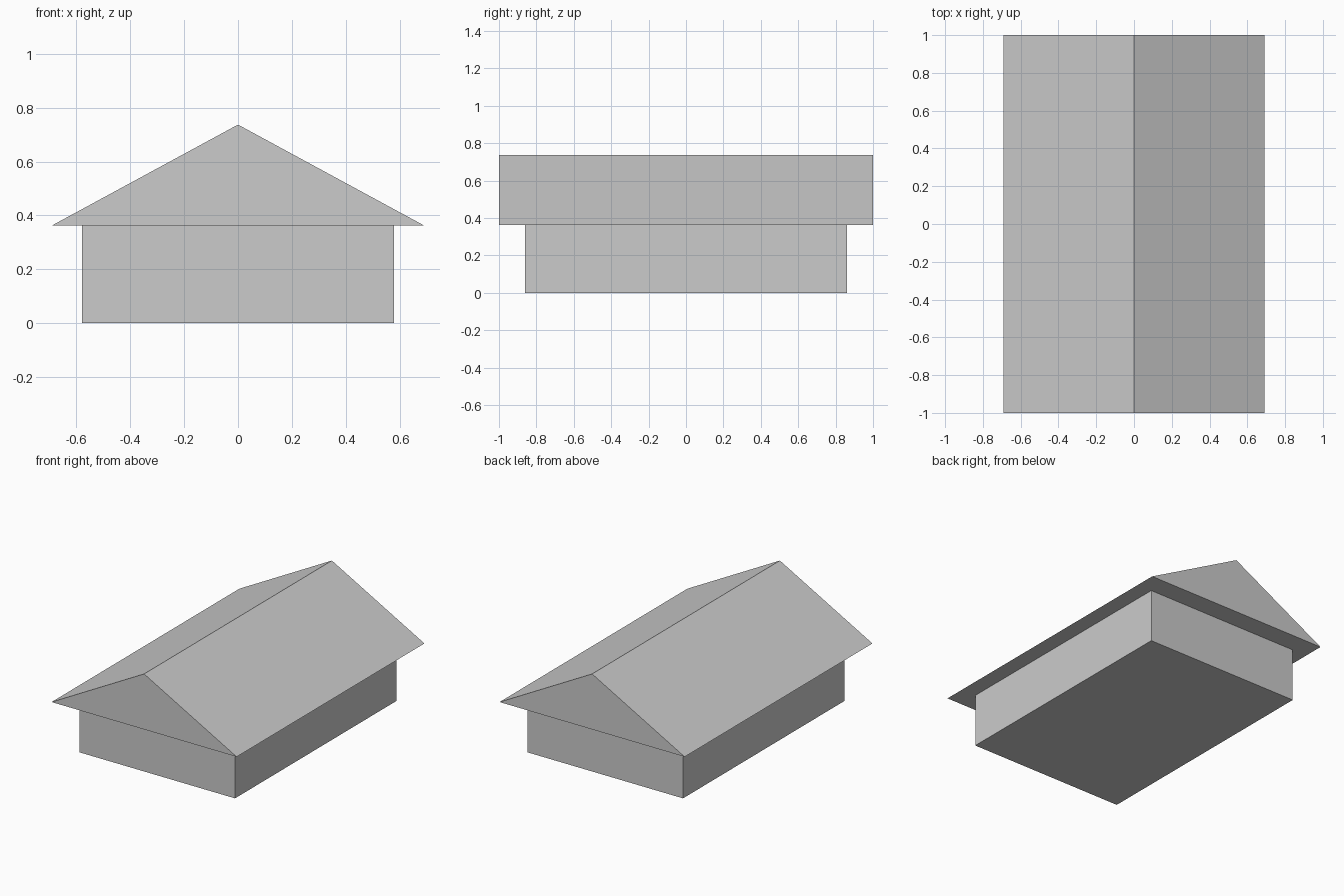
import bpy

if "Cube" in bpy.data.objects:
    bpy.data.objects.remove(bpy.data.objects["Cube"])

# One plain grey for the whole building
grey = bpy.data.materials.new("plain_grey")
grey.diffuse_color = (0.6, 0.6, 0.6, 1)
grey.use_nodes = True
grey.node_tree.nodes["Principled BSDF"].inputs["Base Color"].default_value = grey.diffuse_color


def prism(name, profile, half_length):
    """Extrude an (x, z) outline along y, centred on the origin."""
    n = len(profile)
    verts = [(x, y, z) for y in (-half_length, half_length) for x, z in profile]
    faces = [tuple(range(n)), tuple(reversed(range(n, 2 * n)))]
    faces += [(i, i + n, (i + 1) % n + n, (i + 1) % n) for i in range(n)]
    mesh = bpy.data.meshes.new(name)
    mesh.from_pydata(verts, [], faces)
    mesh.materials.append(grey)
    obj = bpy.data.objects.new(name, mesh)
    bpy.context.collection.objects.link(obj)
    return obj


EAVES, RIDGE = 0.363, 0.737

# Rectangular wall block
prism("walls", [(-0.58, 0), (0.58, 0), (0.58, EAVES), (-0.58, EAVES)], 0.86)

# Overhanging gable roof
prism("gable_roof", [(-0.69, EAVES), (0.69, EAVES), (0, RIDGE)], 1.0)
